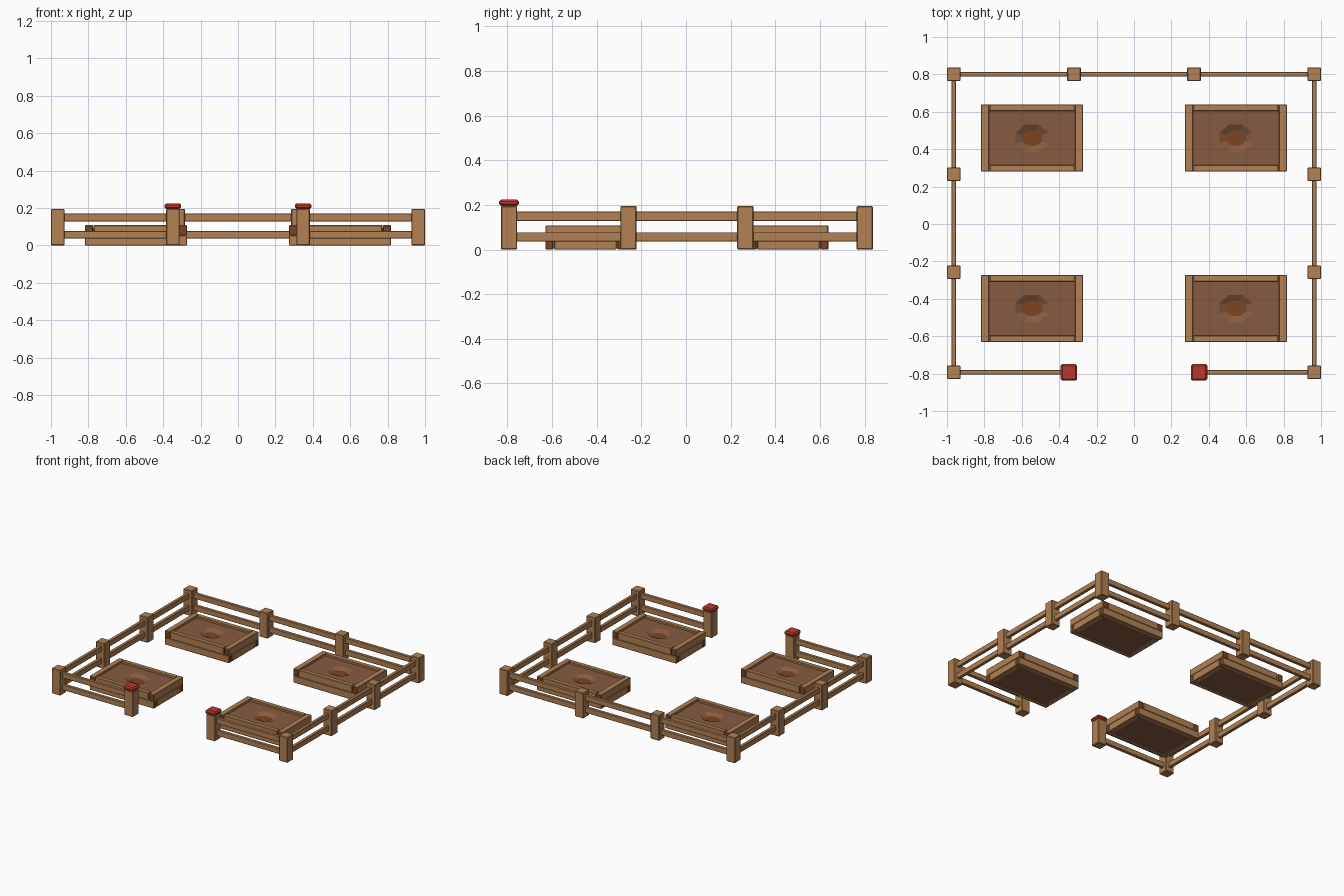
import bpy, bmesh
from math import cos, sin, pi
from mathutils import Vector

cube = bpy.data.objects.get("Cube")
if cube:
    bpy.data.objects.remove(cube, do_unlink=True)


def material(name, rgb):
    m = bpy.data.materials.new(name)
    m.use_nodes = True
    m.diffuse_color = (*rgb, 1)
    m.node_tree.nodes["Principled BSDF"].inputs["Base Color"].default_value = (*rgb, 1)
    return m


WOOD = material("light wood", (0.45, 0.22, 0.09))
END = material("end grain", (0.20, 0.06, 0.015))
SOIL = material("soil", (0.24, 0.105, 0.053))
RED = material("red cap", (0.49, 0.04, 0.027))


def finish(name, bm, mats):
    bmesh.ops.recalc_face_normals(bm, faces=bm.faces)
    me = bpy.data.meshes.new(name)
    bm.to_mesh(me)
    bm.free()
    for m in mats:
        me.materials.append(m)
    ob = bpy.data.objects.new(name, me)
    bpy.context.collection.objects.link(ob)
    return ob


def box(name, center, size, mat=WOOD, bevel=0.003, grain_axis=None):
    """Chamfered box; faces across grain_axis show end grain."""
    bm = bmesh.new()
    bmesh.ops.create_cube(bm, size=1)
    bmesh.ops.scale(bm, vec=size, verts=bm.verts)
    bmesh.ops.bevel(bm, geom=bm.edges[:], offset=bevel, segments=1, affect='EDGES')
    bmesh.ops.translate(bm, vec=center, verts=bm.verts)
    bm.normal_update()
    if grain_axis is not None:
        for f in bm.faces:
            if abs(f.normal[grain_axis]) > 0.9:
                f.material_index = 1
    return finish(name, bm, [mat, END])


# Fence layout
SHIFT = 0.004
SIDE_X, END_Y = 0.9635, 0.797
GATE_X, BACK_X, MID_Y = 0.348, 0.321, 0.262
POST_W, POST_H, RAIL_T = 0.073, 0.195, 0.024
FRONT, BACK = SHIFT - END_Y, SHIFT + END_Y


def post(name, x, y):
    box(name, (x, y, POST_H / 2), (POST_W, POST_W, POST_H), bevel=0.004)


def rails(name, a, b):
    """Lower and upper rail between two post centres."""
    a, b = Vector(a), Vector(b)
    mid, d = (a + b) / 2, b - a
    for level, z in (("lower", 0.057), ("upper", 0.149)):
        size = (max(abs(d.x), RAIL_T), max(abs(d.y), RAIL_T), 0.041)
        box(f"{name}_{level}_rail", (mid.x, mid.y, z), size, bevel=0.002)


for s, side in ((1, "left"), (-1, "right")):
    post(f"{side}_front_corner_post", s * SIDE_X, FRONT)
    post(f"{side}_back_corner_post", s * SIDE_X, BACK)
    post(f"{side}_back_post", s * BACK_X, BACK)
    post(f"{side}_front_side_post", s * SIDE_X, SHIFT - MID_Y)
    post(f"{side}_rear_side_post", s * SIDE_X, SHIFT + MID_Y)
    post(f"{side}_gate_post", s * GATE_X, FRONT)
    box(f"{side}_gate_cap", (s * GATE_X, FRONT, POST_H + 0.015),
        (0.088, 0.088, 0.03), RED, bevel=0.009)
    rails(f"{side}_front", (s * GATE_X, FRONT), (s * SIDE_X, FRONT))
    rails(f"{side}_side", (s * SIDE_X, FRONT), (s * SIDE_X, BACK))
rails("back", (-SIDE_X, BACK), (SIDE_X, BACK))

# Raised planting beds
BED_W, BED_D, LAYER = 0.545, 0.358, 0.054
LONG_T, SHORT_T, GAP = 0.035, 0.042, 0.004


def soil(name, cx, cy):
    """Block of soil with an eight-sided hollow in its top."""
    hw, hd = BED_W / 2 - SHORT_T + 0.002, BED_D / 2 - LONG_T + 0.002
    bm = bmesh.new()

    def ring(z, rx, ry, square):
        out = []
        for k in range(8):
            a = k * pi / 4 + (0 if square else pi / 8)
            x, y = cos(a), sin(a)
            if square:
                x, y = round(x), round(y)
            out.append(bm.verts.new((cx + x * rx, cy + y * ry, z)))
        return out

    rings = [ring(0.005, hw, hd, True), ring(0.092, hw, hd, True),
             ring(0.092, 0.095, 0.078, False), ring(0.068, 0.045, 0.034, False)]
    for lo, hi in zip(rings, rings[1:]):
        for k in range(8):
            n = (k + 1) % 8
            bm.faces.new((lo[k], lo[n], hi[n], hi[k]))
    bm.faces.new(rings[0][::-1])
    bm.faces.new(rings[-1])
    finish(name, bm, [SOIL])


def seed_disc(name, cx, cy):
    bm = bmesh.new()
    bmesh.ops.create_cone(bm, cap_ends=True, segments=12, radius1=1, radius2=1, depth=0.009)
    bmesh.ops.scale(bm, vec=(0.057, 0.042, 1), verts=bm.verts)
    bmesh.ops.translate(bm, vec=(cx, cy, 0.0705), verts=bm.verts)
    finish(name, bm, [END])


def bed(name, cx, cy):
    # Alternating corner laps: long boards run through below, short ones above
    for i, level in enumerate(("lower", "upper")):
        z = LAYER * (i + 0.5)
        long_len = BED_W if i == 0 else BED_W - 2 * (SHORT_T + GAP)
        short_len = BED_D if i == 1 else BED_D - 2 * (LONG_T + GAP)
        for s, tag in ((1, "a"), (-1, "b")):
            box(f"{name}_{level}_long_board_{tag}", (cx, cy + s * (BED_D - LONG_T) / 2, z),
                (long_len, LONG_T, LAYER), grain_axis=0)
            box(f"{name}_{level}_short_board_{tag}", (cx + s * (BED_W - SHORT_T) / 2, cy, z),
                (SHORT_T, short_len, LAYER), grain_axis=1)
    soil(f"{name}_soil", cx, cy)
    seed_disc(f"{name}_planting_spot", cx, cy)


for sx, side in ((1, "left"), (-1, "right")):
    for sy, end in ((1, "back"), (-1, "front")):
        bed(f"{side}_{end}_bed", sx * 0.545, SHIFT + sy * 0.455)
